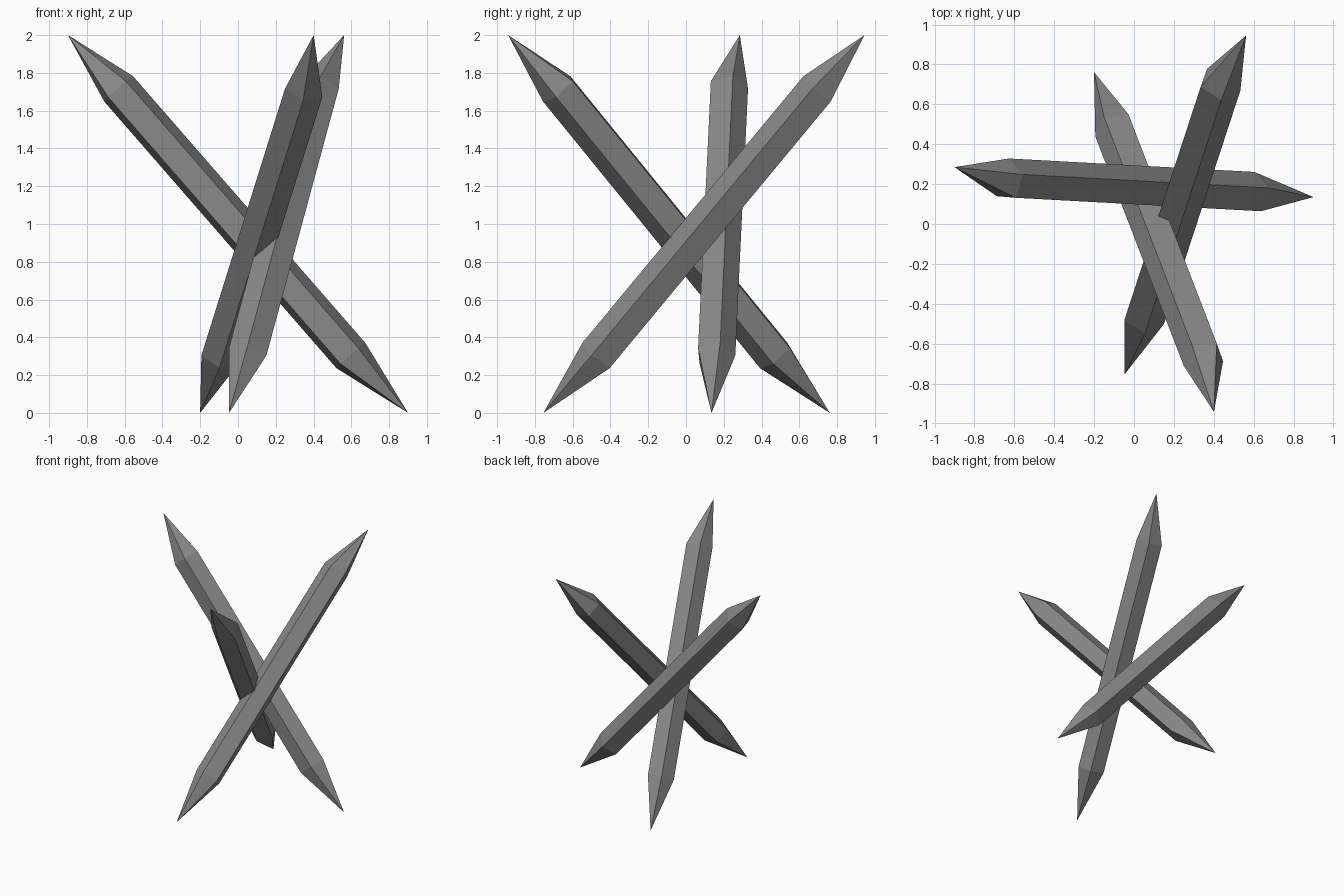
import bpy
import bmesh
from math import cos, sin, tau
from mathutils import Vector

cube = bpy.data.objects.get("Cube")
if cube:
    bpy.data.objects.remove(cube, do_unlink=True)

# Dark stone grey
grey = bpy.data.materials.new("stone_grey")
grey.use_nodes = True
colour = (0.25, 0.25, 0.25, 1)
grey.diffuse_color = colour
grey.node_tree.nodes["Principled BSDF"].inputs["Base Color"].default_value = colour

SIDES, RADIUS = 5, 0.107
# Along the heading, to its right, and up
TOP_TIP, BOTTOM_TIP = Vector((0.903, 0, 2.0)), Vector((-0.903, 0, 0))
TOP_CENTRE, BOTTOM_CENTRE = Vector((0.633, -0.041, 1.715)), Vector((-0.598, -0.006, 0.303))


def spike(name, middle, heading):
    """Leaning five-sided shaft with a point at both ends."""
    forward = Vector((heading[0], heading[1], 0)).normalized()
    right = Vector((forward.y, -forward.x, 0))

    def place(p):
        return Vector((*middle, 0)) + forward * p.x + right * p.y + Vector((0, 0, p.z))

    axis = (TOP_CENTRE - BOTTOM_CENTRE).normalized()
    side = Vector((0, 1, 0))
    side = (side - axis * side.dot(axis)).normalized()
    up = axis.cross(side)
    bm = bmesh.new()
    rings = []
    for centre in (BOTTOM_CENTRE, TOP_CENTRE):
        rings.append([bm.verts.new(place(centre + RADIUS * (side * cos(a) + up * sin(a))))
                      for a in (tau * i / SIDES for i in range(SIDES))])
    low, high = rings
    foot, tip = bm.verts.new(place(BOTTOM_TIP)), bm.verts.new(place(TOP_TIP))
    for i in range(SIDES):
        j = (i + 1) % SIDES
        bm.faces.new((low[i], low[j], high[j], high[i]))
        bm.faces.new((high[i], high[j], tip))
        bm.faces.new((low[j], low[i], foot))
    bmesh.ops.recalc_face_normals(bm, faces=bm.faces)
    mesh = bpy.data.meshes.new(name)
    bm.to_mesh(mesh)
    bm.free()
    mesh.materials.append(grey)
    bpy.context.collection.objects.link(bpy.data.objects.new(name, mesh))


# Three crossing spikes
spike("left_leaning_spike", (0, 0.21), (-1.8, 0.15))
spike("front_leaning_spike", (0.1, -0.09), (0.6, -1.7))
spike("back_leaning_spike", (0.257, 0.095), (0.61, 1.7))
